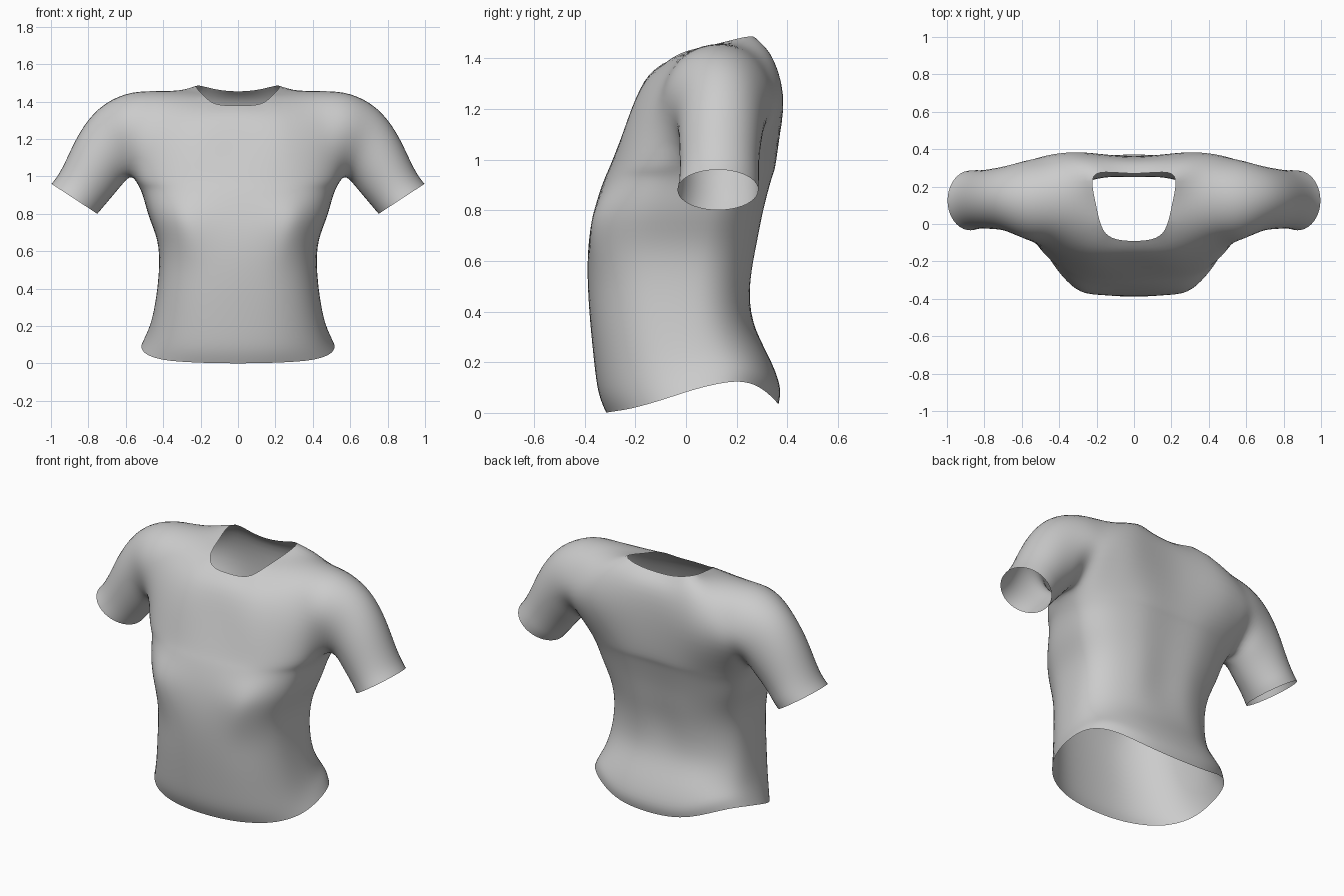
import bpy
from math import sin, cos, exp, radians
from mathutils import Vector

verts, faces = [], []


def add(x, y, z):
    verts.append(Vector((x, y, z)))
    return len(verts) - 1


def quad(*ids):
    if None not in ids:
        faces.append(ids)


def hem_height(y):
    pts = [(-0.32, 0), (-0.2, 0.02), (0, 0.08), (0.08, 0.11), (0.21, 0.125), (0.3, 0.1), (0.365, 0.035)]
    if y <= pts[0][0]:
        return pts[0][1]
    for (a, za), (b, zb) in zip(pts, pts[1:]):
        if y <= b:
            return za + (zb - za) * (y - a) / (b - a)
    return pts[-1][1]


# Torso rows: z, hem influence, half width, front y, back y, side seam y, front squareness
rows = [
    (0.00, 1.0, 0.517, -0.315, 0.365, 0.03, 2.2),
    (0.08, 0.8, 0.490, -0.345, 0.370, 0.03, 2.3),
    (0.20, 0.35, 0.462, -0.362, 0.325, 0.02, 2.4),
    (0.36, 0.0, 0.437, -0.378, 0.265, 0.01, 2.5),
    (0.52, 0.0, 0.422, -0.388, 0.262, 0.01, 2.6),
    (0.66, 0.0, 0.432, -0.385, 0.285, 0.03, 2.8),
    (0.78, 0.0, 0.475, -0.365, 0.308, 0.05, 2.9),
    (0.88, 0.0, 0.503, -0.338, 0.333, 0.07, 2.8),
    (0.94, 0.0, 0.527, -0.315, 0.350, 0.09, 2.7),
    (1.00, 0.0, 0.565, -0.290, 0.365, 0.10, 2.6),
]
torso = []
for z, fade, w, yf, yb, yc, nf in rows:
    ring = []
    for k in range(13):                       # front centre -> side -> back centre
        t = radians(-90 + 15 * k)
        n = nf if k < 6 else 2.4
        x = 0 if k in (0, 12) else w * abs(cos(t)) ** (2 / n)
        s = abs(sin(t)) ** (2 / n) if k != 6 else 0
        y = yc + s * ((yf - yc) if k < 6 else (yb - yc))
        zz = z + fade * hem_height(y)
        if k < 6:                             # chest fullness
            y -= 0.035 * exp(-((x - 0.28) / 0.1) ** 2 - ((z - 0.74) / 0.1) ** 2)
        elif k == 12 and z > 0.4:             # spine hollow
            y -= 0.012
        ring.append(add(x, y, zz))
    torso.append(ring)
for lo, hi in zip(torso, torso[1:]):
    for k in range(12):
        quad(lo[k], lo[k + 1], hi[k + 1], hi[k])

# Shoulder arches running from the chest over the shoulder to the back (gap = neck hole)
arch_pts = [
    [(0, -0.225, 1.16), (0, -0.165, 1.31), (0, -0.09, 1.38), None,
     (0, 0.27, 1.455), (0, 0.34, 1.38), (0, 0.36, 1.2)],
    [(0.17, -0.23, 1.16), (0.15, -0.16, 1.31), (0.115, -0.075, 1.385), None,
     (0.12, 0.275, 1.465), (0.15, 0.345, 1.38), (0.18, 0.375, 1.2)],
    [(0.29, -0.21, 1.16), (0.25, -0.14, 1.32), (0.175, -0.01, 1.425), (0.205, 0.12, 1.455),
     (0.22, 0.255, 1.488), (0.27, 0.345, 1.39), (0.32, 0.388, 1.2)],
    [(0.40, -0.17, 1.16), (0.37, -0.105, 1.32), (0.34, 0.0, 1.42), (0.34, 0.13, 1.457),
     (0.36, 0.25, 1.44), (0.39, 0.34, 1.36), (0.43, 0.375, 1.19)],
    [(0.49, -0.125, 1.155), (0.475, -0.08, 1.31), (0.47, 0.0, 1.415), (0.47, 0.125, 1.455),
     (0.48, 0.245, 1.425), (0.49, 0.325, 1.33), (0.51, 0.355, 1.17)],
]


def sleeve_point(j, tx, tz, bx, bz, yf, yb):
    a = radians(36 * (j + 1))
    return ((tx + bx) / 2 + cos(a) * (bx - tx) / 2,
            (yf + yb) / 2 - sin(a) * (yb - yf) / 2,
            (tz + bz) / 2 + cos(a) * (bz - tz) / 2)


arch_pts.append([sleeve_point(j, 0.60, 1.44, 0.56, 1.0, -0.085, 0.335) for j in range(1, 8)])
top = torso[-1]
arches = [[top[k]] + [add(*p) if p else None for p in pts] + [top[12 - k]]
          for k, pts in enumerate(arch_pts)]
for a, b in zip(arches, arches[1:]):
    for j in range(8):
        quad(a[j], b[j], b[j + 1], a[j + 1])

# Sleeve rings: top x, z, bottom x, z, front y, back y
sleeve = [
    (0.740, 1.365, 0.600, 0.975, -0.040, 0.312),
    (0.845, 1.235, 0.650, 0.920, -0.028, 0.297),
    (0.915, 1.095, 0.697, 0.865, -0.024, 0.288),
    (0.960, 1.010, 0.728, 0.828, -0.027, 0.288),
    (0.997, 0.960, 0.752, 0.800, -0.034, 0.286),
]
rings = [arches[5] + [top[6]]]
rings += [[add(*sleeve_point(j, *s)) for j in range(10)] for s in sleeve]
for a, b in zip(rings, rings[1:]):
    for j in range(10):
        i = (j + 1) % 10
        quad(a[j], b[j], b[i], a[i])

# Mirror to the other half, sharing the centre line
mirror_id = [i if v.x < 1e-6 else add(-v.x, v.y, v.z) for i, v in enumerate(list(verts))]
faces += [tuple(mirror_id[i] for i in reversed(f)) for f in list(faces)]

mesh = bpy.data.meshes.new("shirt")
mesh.from_pydata(verts, [], faces)
mesh.polygons.foreach_set("use_smooth", [True] * len(mesh.polygons))
shirt = bpy.data.objects.new("shirt", mesh)
bpy.context.collection.objects.link(shirt)
sub = shirt.modifiers.new("smooth", 'SUBSURF')
sub.levels = sub.render_levels = 2

# Push the cage out so the smoothed surface passes through the measured points
for _ in range(2):
    bpy.context.view_layer.update()
    smooth = shirt.evaluated_get(bpy.context.evaluated_depsgraph_get()).data
    moves = [verts[i] - smooth.vertices[i].co for i in range(len(verts))]
    for v, m in zip(mesh.vertices, moves):
        v.co += m * 0.9
    mesh.update()
    shirt.update_tag()
